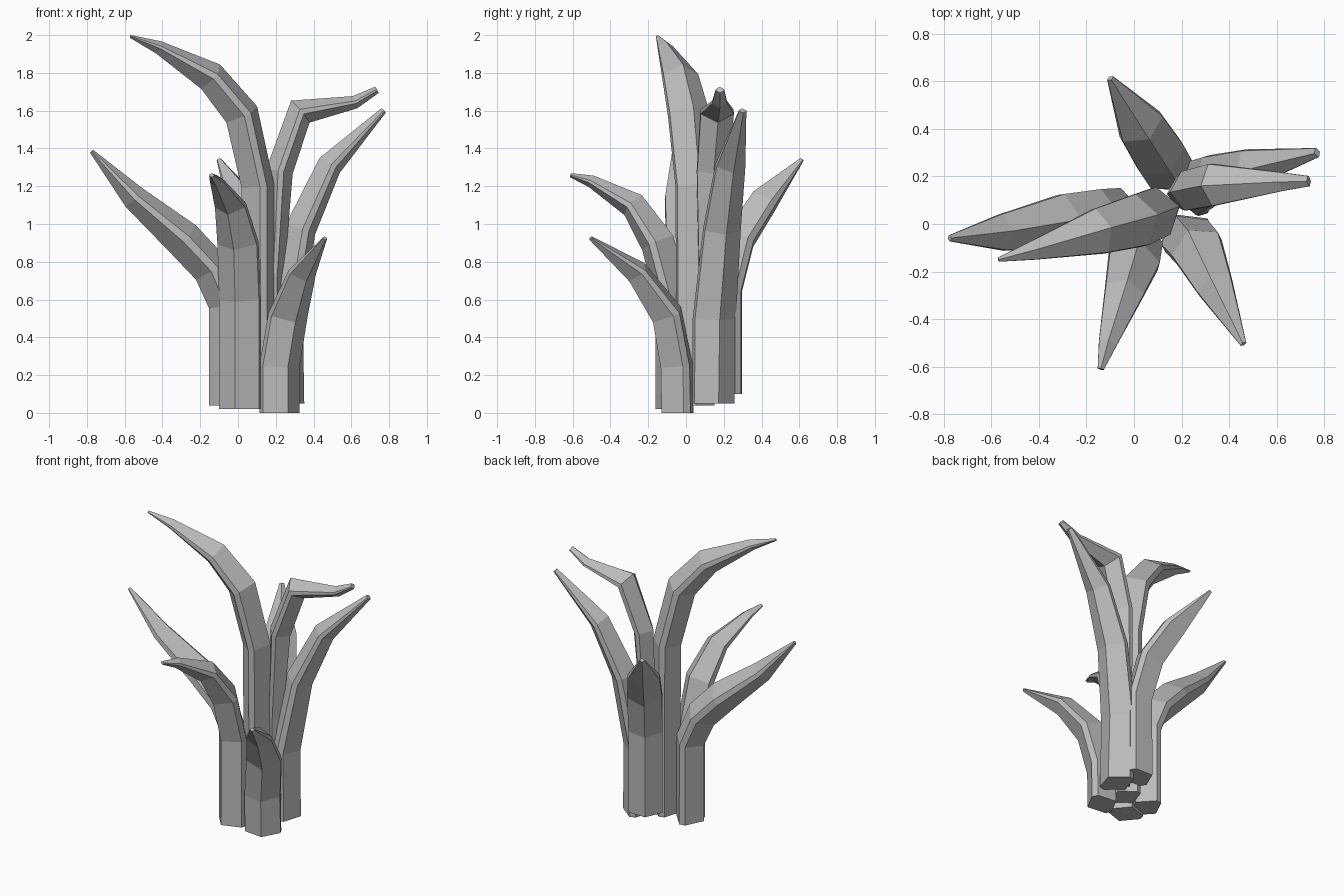
import bpy
import bmesh
from mathutils import Vector

cube = bpy.data.objects.get("Cube")
if cube:
    bpy.data.objects.remove(cube, do_unlink=True)

# One plain grey for the whole plant
grey = bpy.data.materials.new("matte grey")
grey.use_nodes = True
colour = (0.5, 0.5, 0.5, 1)
grey.diffuse_color = colour
grey.node_tree.nodes["Principled BSDF"].inputs["Base Color"].default_value = colour

# Six-sided section: a ridge above and below, narrow flat sides
WIDE, THICK, SIDE = 0.11, 0.095, 0.02
SECTION = [(WIDE, SIDE), (0, THICK), (-WIDE, SIDE),
           (-WIDE, -SIDE), (0, -THICK), (WIDE, -SIDE)]


def leaf(name, path):
    """Sweep the section along (x, y, z, scale) stations."""
    points = [Vector(p[:3]) for p in path]
    lean = points[-1] - points[0]
    lean.z = 0
    across = Vector((0, 0, 1)).cross(lean).normalized()
    bm = bmesh.new()
    rings = []
    for i, point in enumerate(points):
        before = points[max(i - 1, 0)]
        after = points[min(i + 1, len(points) - 1)]
        # Average the neighbouring directions so each joint is mitred
        along = (point - before).normalized() + (after - point).normalized()
        if i == 0:
            along = Vector((0, 0, 1))
        along = (along - across * along.dot(across)).normalized()
        up = along.cross(across)
        size = path[i][3]
        rings.append([bm.verts.new(point + (across * a + up * b) * size)
                      for a, b in SECTION])
    for low, high in zip(rings, rings[1:]):
        for k in range(6):
            n = (k + 1) % 6
            bm.faces.new((low[k], low[n], high[n], high[k]))
    bm.faces.new(rings[0])
    bm.faces.new(rings[-1])
    bmesh.ops.recalc_face_normals(bm, faces=bm.faces)
    mesh = bpy.data.meshes.new(name)
    bm.to_mesh(mesh)
    bm.free()
    mesh.materials.append(grey)
    bpy.context.collection.objects.link(bpy.data.objects.new(name, mesh))


# Tall central leaf
leaf("tall_leaf", [
    (.11, .05, .05, .9), (.105, .05, 1.2, .95), (.02, .015, 1.58, 1),
    (-.145, -.03, 1.78, .87), (-.42, -.11, 1.935, .37), (-.57, -.15, 1.993, .08)])

# Leaves on the -x side and at the front
leaf("side_leaf", [
    (-.06, .04, .04, 1), (-.06, .04, .57, 1), (-.14, .03, .76, 1.05),
    (-.29, .01, .92, 1.05), (-.55, -.035, 1.14, .7), (-.775, -.06, 1.385, .12)])
leaf("front_leaf", [
    (.01, -.07, .02, 1), (.01, -.07, .6, 1), (0, -.15, .9, .98),
    (-.04, -.28, 1.1, .75), (-.11, -.5, 1.225, .35), (-.14, -.61, 1.258, .12)])
leaf("short_leaf", [
    (.22, -.045, 0, 1), (.22, -.05, .25, 1), (.265, -.1, .52, .98),
    (.34, -.26, .745, .7), (.46, -.505, .925, .12)])

# Leaves on the +x side
leaf("thin_leaf", [
    (.19, .13, .08, .5), (.19, .13, .7, .55), (.22, .14, 1.28, .75),
    (.33, .165, 1.595, .8), (.62, .178, 1.645, .36), (.735, .18, 1.71, .2)])
leaf("broad_leaf", [
    (.26, .145, .05, 1), (.25, .15, .5, 1.03), (.33, .19, .97, .9),
    (.485, .235, 1.31, .72), (.77, .3, 1.6, .18)])

# Leaf at the back
leaf("back_leaf", [
    (.15, .22, .1, .95), (.15, .22, .65, .95), (.11, .285, .92, .98),
    (.03, .41, 1.115, .9), (-.1, .613, 1.34, .13)])
